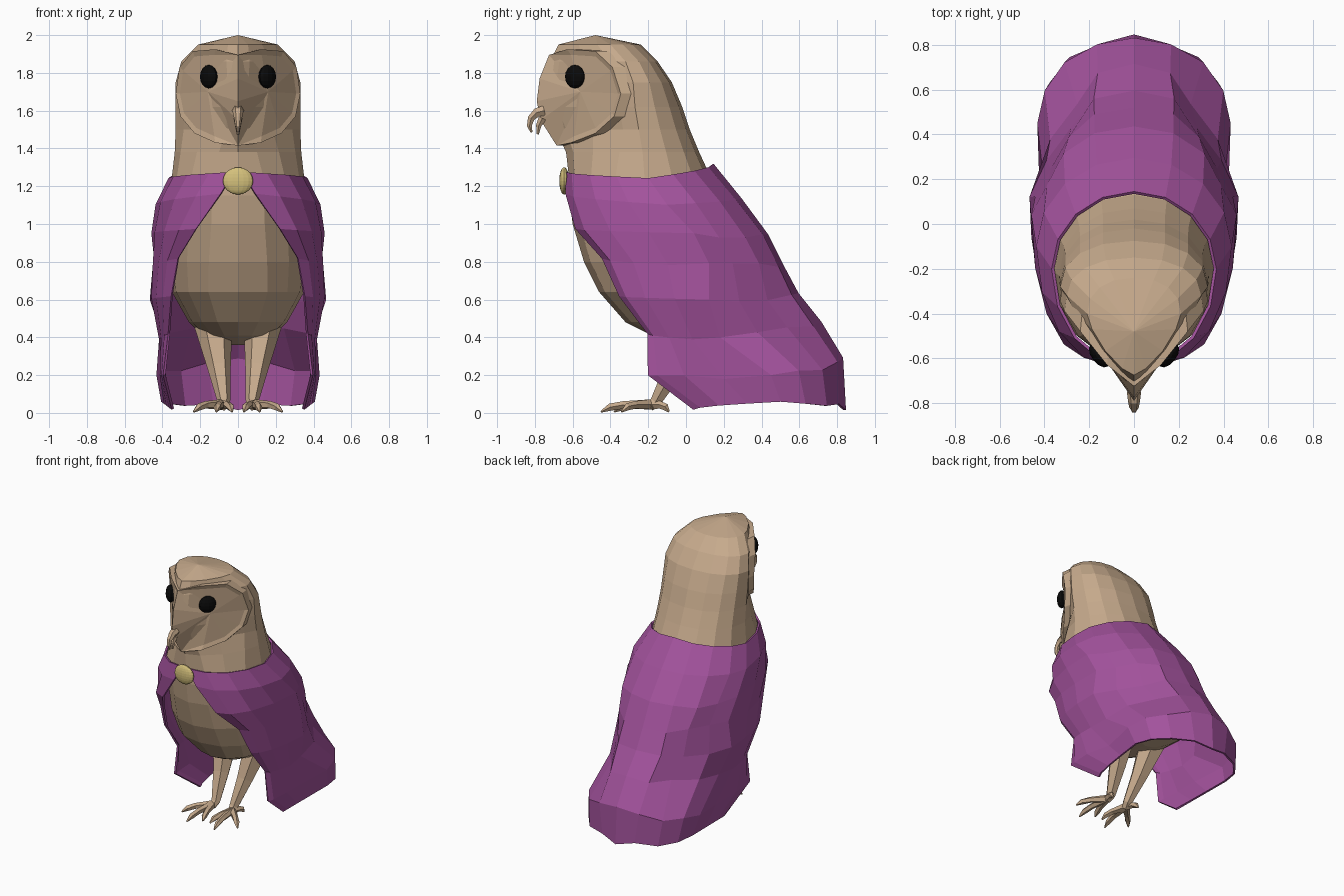
import bpy, bmesh, math
from mathutils import Vector

if "Cube" in bpy.data.objects:
    bpy.data.objects.remove(bpy.data.objects["Cube"])


def material(name, rgb):
    m = bpy.data.materials.new(name)
    m.diffuse_color = (*rgb, 1)
    m.use_nodes = True
    m.node_tree.nodes["Principled BSDF"].inputs["Base Color"].default_value = m.diffuse_color
    return m


TAN = material("tan feathers", (0.57, 0.405, 0.265))
PURPLE = material("purple cloth", (0.365, 0.085, 0.335))
GOLD = material("pale gold", (0.66, 0.53, 0.20))
BLACK = material("black", (0.003, 0.003, 0.003))


def make(name, verts, faces, mat, mirror=True):
    bm = bmesh.new()
    vs = [bm.verts.new(v) for v in verts]
    for f in faces:
        bm.faces.new([vs[i] for i in f])
    bmesh.ops.remove_doubles(bm, verts=bm.verts, dist=0.0005)
    bmesh.ops.recalc_face_normals(bm, faces=bm.faces)
    me = bpy.data.meshes.new(name)
    bm.to_mesh(me)
    bm.free()
    me.materials.append(mat)
    ob = bpy.data.objects.new(name, me)
    bpy.context.collection.objects.link(ob)
    if mirror:
        ob.modifiers.new("mirror", 'MIRROR').merge_threshold = 0.001
    return ob


def grid_faces(rows, cols):
    return [(r * cols + c, r * cols + c + 1, (r + 1) * cols + c + 1, (r + 1) * cols + c)
            for r in range(rows - 1) for c in range(cols - 1)]


def power(v, p):
    return max(v, 0.0) ** (2 / p)


# Body and head: half rings (z, front y, back y, half width, widest y, front roundness)
rings = [(0.36, 0.12, 0.58, 0.13, 0.35, 2), (0.41, -0.18, 0.58, 0.19, 0.25, 2),
         (0.48, -0.32, 0.56, 0.26, 0.12, 2.2), (0.64, -0.46, 0.50, 0.35, 0.02, 2.4),
         (0.80, -0.54, 0.42, 0.37, -0.05, 2.2), (1.00, -0.60, 0.31, 0.37, -0.12, 2.0),
         (1.15, -0.62, 0.21, 0.365, -0.2, 2.0), (1.25, -0.62, 0.13, 0.35, -0.22, 2.0),
         (1.38, -0.635, 0.07, 0.335, -0.23, 1.6), (1.50, -0.69, 0.02, 0.33, -0.25, 1.15),
         (1.62, -0.75, -0.02, 0.33, -0.27, 1.1), (1.75, -0.75, -0.075, 0.33, -0.28, 1.1),
         (1.86, -0.72, -0.15, 0.30, -0.32, 1.2), (1.95, -0.675, -0.24, 0.21, -0.40, 1.4)]
verts, n = [], 9
for z, yf, yb, w, ys, p in rings:
    for i in range(n):
        t = math.pi * i / (n - 1)
        s, c = math.sin(t), math.cos(t)
        if c > 0:
            x, y = w * power(s, p), ys + (yf - ys) * power(c, p)
        else:
            x, y = w * power(s, 2.2), ys + (yb - ys) * power(-c, 2.2)
        verts.append((0 if i in (0, n - 1) else x, y, z))
faces = grid_faces(len(rings), n)
verts.append((0, -0.48, 2.0))
top = (len(rings) - 1) * n
faces += [(top + i, top + i + 1, len(verts) - 1) for i in range(n - 1)]
faces.append(tuple(range(n)))
make("body_and_head", verts, faces, TAN)

# Heart-shaped facial discs with a rim
outline = [(0, -0.725, 1.895), (0.12, -0.63, 1.925), (0.24, -0.48, 1.915), (0.31, -0.39, 1.83),
           (0.33, -0.345, 1.69), (0.305, -0.38, 1.57), (0.23, -0.48, 1.48), (0.12, -0.61, 1.43),
           (0, -0.685, 1.415), (0, -0.77, 1.55), (0, -0.79, 1.65), (0, -0.775, 1.77)]
centre = Vector((0.16, -0.56, 1.70))
m = len(outline)
verts = []
for k in range(3):
    for x, y, z in outline:
        v = Vector((x, y, z))
        if k == 0:
            v = Vector((x * 0.97, y + 0.07, z))
        if k == 2 and x > 0:
            v = v.lerp(centre, 0.13) + Vector((0, 0.012, 0))
        verts.append(v)
verts.append(centre)
faces = [(k * m + i, k * m + i + 1, k * m + m + i + 1, k * m + m + i) for k in (0, 1) for i in range(8)]
faces += [(2 * m + i, 2 * m + (i + 1) % m, 3 * m) for i in range(m)]
make("face_disc", verts, faces, TAN)


def tube(name, pts, radii, mat, sides=6, mirror=True):
    verts, faces = [], []
    for k, p in enumerate(pts):
        d = Vector(pts[min(k + 1, len(pts) - 1)]) - Vector(pts[max(k - 1, 0)])
        up = d.cross(Vector((1, 0, 0))).normalized()
        side = up.cross(d).normalized()
        for i in range(sides):
            t = 2 * math.pi * i / sides
            verts.append(Vector(p) + (side * math.cos(t) + up * math.sin(t)) * radii[k])
    for k in range(len(pts) - 1):
        for i in range(sides):
            j = (i + 1) % sides
            faces.append((k * sides + i, k * sides + j, (k + 1) * sides + j, (k + 1) * sides + i))
    faces += [tuple(range(sides)), tuple(range((len(pts) - 1) * sides, len(pts) * sides))]
    return make(name, verts, faces, mat, mirror)


# Hooked beak
tube("upper_beak", [(0, -0.75, 1.60), (0, -0.79, 1.59), (0, -0.82, 1.56), (0, -0.829, 1.52), (0, -0.818, 1.485)],
     [0.032, 0.027, 0.021, 0.015, 0.006], TAN, mirror=False)
tube("lower_beak", [(0, -0.76, 1.56), (0, -0.78, 1.52), (0, -0.785, 1.475)],
     [0.024, 0.016, 0.007], TAN, mirror=False)

# Legs and toes
tube("leg", [(0.13, 0.04, 0.46), (0.10, -0.06, 0.24), (0.075, -0.16, 0.06), (0.085, -0.19, 0.035)],
     [0.10, 0.062, 0.034, 0.03], TAN)
for i, (x, y) in enumerate([(0.03, -0.38), (0.115, -0.45), (0.235, -0.34), (0.115, -0.09)]):
    a, b = Vector((0.085, -0.19, 0.045)), Vector((x, y, 0.006))
    mid = a.lerp(b, 0.55)
    mid.z = 0.042
    near = a.lerp(b, 0.82)
    near.z = 0.03
    tube("toe_%d" % (i + 1), [a, mid, near, b], [0.028, 0.021, 0.02, 0.005], TAN, 5)


def ellipsoid(name, loc, radii, mat, seg, rng, rot=(0, 0, 0)):
    bpy.ops.mesh.primitive_uv_sphere_add(segments=seg, ring_count=rng, radius=1, location=loc, rotation=rot)
    ob = bpy.context.object
    ob.name = name
    ob.scale = radii
    ob.data.materials.append(mat)


# Eyes, flattened against the sloping face
for s in (-1, 1):
    ellipsoid("eye", (0.155 * s, -0.588, 1.78), (0.062, 0.034, 0.062), BLACK, 12, 8, (0, 0, s * 0.9))

# Cape: each row gives the front edge, the side and the back centre
rows = [((0.02, -0.632, 1.275), (0.362, -0.2, 1.24), (0.14, 1.315)),
        ((0.09, -0.632, 1.16), (0.43, -0.10, 1.10), (0.29, 1.13)),
        ((0.22, -0.58, 0.975), (0.452, 0.04, 0.95), (0.43, 0.94)),
        ((0.315, -0.44, 0.82), (0.455, 0.12, 0.77), (0.515, 0.77)),
        ((0.35, -0.35, 0.62), (0.46, 0.12, 0.60), (0.59, 0.63)),
        ((0.365, -0.20, 0.42), (0.415, 0.18, 0.38), (0.71, 0.48)),
        ((0.39, -0.20, 0.20), (0.425, 0.45, 0.20), (0.825, 0.29)),
        ((0.345, 0.04, 0.02), (0.40, 0.50, 0.06), (0.84, 0.015))]
# creased folds over the wings: inward push by (row, column)
folds = {(2, 5): 0.035, (2, 6): 0.01, (3, 4): 0.02, (3, 5): 0.055, (3, 6): 0.035, (4, 5): 0.04, (4, 6): 0.05,
         (5, 4): 0.02, (5, 5): 0.015, (5, 6): 0.045, (6, 3): 0.03, (6, 6): -0.005, (7, 6): 0.0, (7, 7): 0.02}
verts, h = [], 4
for r, (f, sd, (yb, zb)) in enumerate(rows):
    for i in range(2 * h + 1):
        u = i / h
        t = math.pi / 2 * (u % 1)
        s, c = math.sin(t), math.cos(t)
        if i < h:
            bulge = u if r > 5 else s
            v = Vector((f[0] + (sd[0] - f[0]) * bulge, sd[1] + (f[1] - sd[1]) * c, f[2] + (sd[2] - f[2]) * u))
        elif i < 2 * h:
            v = Vector((sd[0] * c, sd[1] + (yb - sd[1]) * s, sd[2] + (zb - sd[2]) * (u - 1)))
        else:
            v = Vector((0, yb, zb))
        d = folds.get((r, i), 0)
        if d:
            v += Vector((-d, -d * 0.5 if i > 4 else 0, 0.02 if r % 2 else -0.02))
        verts.append(v)
cape = make("cape", verts, grid_faces(len(rows), 2 * h + 1), PURPLE)
sol = cape.modifiers.new("thickness", 'SOLIDIFY')
sol.thickness = 0.014
sol.offset = 0

# Round clasp
ellipsoid("clasp", (0, -0.645, 1.228), (0.08, 0.026, 0.072), GOLD, 16, 12)
